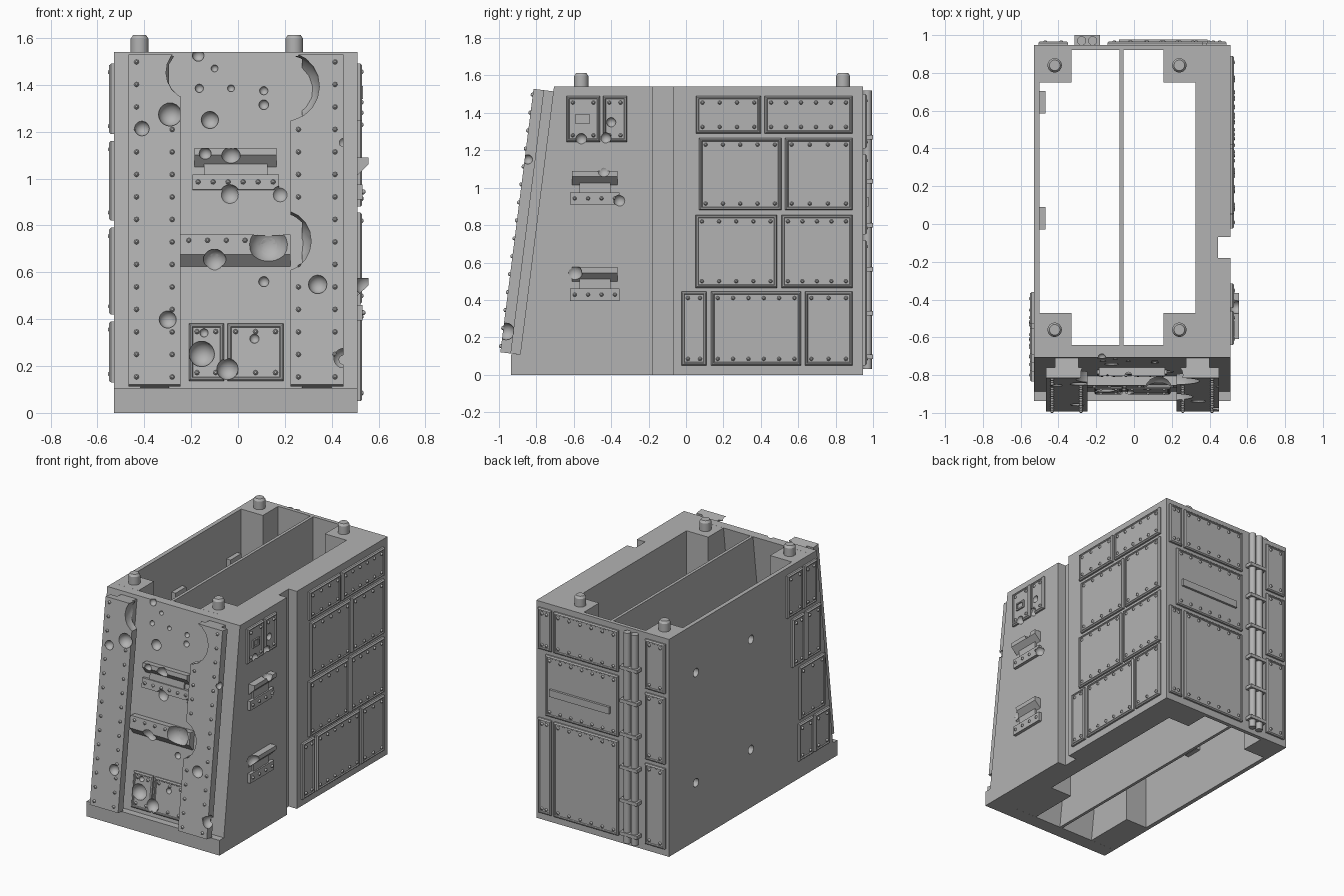
import bpy, bmesh, math
from mathutils import Matrix, Vector

if "Cube" in bpy.data.objects:
    bpy.data.objects.remove(bpy.data.objects["Cube"])

grey = bpy.data.materials.new("plain grey")
grey.use_nodes = True
grey.diffuse_color = (0.45, 0.45, 0.45, 1)
grey.node_tree.nodes["Principled BSDF"].inputs["Base Color"].default_value = (0.45, 0.45, 0.45, 1)


def frame(origin, u, v, n):
    """Matrix for a wall: u along it, v up it, n outward."""
    m = Matrix.Identity(4)
    for i, axis in enumerate((u, v, n, origin)):
        for j in range(3):
            m[j][i] = axis[j]
    return m


WORLD = Matrix.Identity(4)
PROFILE = frame((0, 0, 0), (0, 1, 0), (0, 0, 1), (1, 0, 0))
FRONT = frame((0, -0.9, 0), (1, 0, 0), (0, 0.126, 1), (0, -0.992, 0.125))
LEFT = frame((0.51, 0, 0), (0, 1, 0), (0, 0, 1), (1, 0, 0))
RIGHT = frame((-0.53, 0, 0), (0, -1, 0), (0, 0, 1), (-1, 0, 0))
BACK = frame((0, 0.947, 0), (-1, 0, 0), (0, 0, 1), (0, 1, 0))


def loft(bm, m, rings, smooth=False):
    loops = [[bm.verts.new(m @ Vector(p)) for p in ring] for ring in rings]
    n = len(loops[0])
    for a, b in zip(loops, loops[1:]):
        for i in range(n):
            f = bm.faces.new((a[i], a[(i + 1) % n], b[(i + 1) % n], b[i]))
            f.smooth = smooth
    bm.faces.new(loops[0][::-1])
    bm.faces.new(loops[-1])


def rect(u0, u1, v0, v1, w, inset=0):
    return [(u0 + inset, v0 + inset, w), (u1 - inset, v0 + inset, w),
            (u1 - inset, v1 - inset, w), (u0 + inset, v1 - inset, w)]


def box(bm, m, u0, u1, v0, v1, w0, w1):
    loft(bm, m, [rect(u0, u1, v0, v1, w0), rect(u0, u1, v0, v1, w1)])


def prism(bm, points, x0, x1):
    loft(bm, PROFILE, [[(y, z, x) for y, z in points] for x in (x0, x1)])


def round_bar(bm, m, u, v, stations, sides=8):
    turn = [2 * math.pi * i / sides for i in range(sides)]
    loft(bm, m, [[(u + r * math.cos(t), v + r * math.sin(t), w) for t in turn]
                 for r, w in stations], True)


def rivet(bm, m, u, v, w):
    round_bar(bm, m, u, v, [(0.011, w - 0.004), (0.01, w + 0.006), (0.005, w + 0.011)])


def finish(name, bm, cutters=(), helper=False):
    bmesh.ops.recalc_face_normals(bm, faces=bm.faces)
    mesh = bpy.data.meshes.new(name)
    bm.to_mesh(mesh)
    bm.free()
    mesh.materials.append(grey)
    ob = bpy.data.objects.new(name, mesh)
    bpy.context.collection.objects.link(ob)
    if helper:
        ob.hide_render = True
        ob.display_type = 'WIRE'
    for c in cutters:
        mod = ob.modifiers.new("cut", 'BOOLEAN')
        mod.operation = 'DIFFERENCE'
        mod.solver = 'EXACT'
        mod.use_self = True
        mod.object = c
    return ob


def dent_cutter(name, m, dents):
    bm = bmesh.new()
    for u, v, w, r in dents:
        bmesh.ops.create_uvsphere(bm, u_segments=20, v_segments=10, radius=r,
                                  matrix=Matrix.Translation(m @ Vector((u, v, w))))
    for f in bm.faces:
        f.smooth = True
    return finish(name, bm, helper=True)


def panel(name, m, u0, u1, v0, v1, cutters=()):
    """Plate with a chamfered raised rim and two rows of rivets."""
    bm = bmesh.new()
    steps = [(0, -0.005), (0, 0.012), (0.007, 0.02), (0.013, 0.02), (0.017, 0.014)]
    loft(bm, m, [rect(u0, u1, v0, v1, w, i) for i, w in steps])
    gaps = max(1, round((u1 - u0 - 0.07) / 0.085))
    for i in range(gaps + 1):
        for v in (v0 + 0.035, v1 - 0.035):
            rivet(bm, m, u0 + 0.035 + (u1 - u0 - 0.07) * i / gaps, v, 0.014)
    return finish(name, bm, cutters)


def hood(bm, m, u0, u1, top, face, slant, depth):
    """Overhanging bar with a sloped underside."""
    side = [(top, -0.005), (top, depth), (top - face, depth), (top - face - slant, -0.005)]
    loft(bm, m, [[(u, v, w) for v, w in side] for u in (u0, u1)])


def vision_slit(name, m, u0, u1, top, cutters, gap=0.115):
    bm = bmesh.new()
    hood(bm, m, u0, u1, top, 0.03, 0.05, 0.047)
    box(bm, m, u0 + 0.04, u1 - 0.04, top - gap - 0.01, top - 0.06, -0.005, 0.012)
    box(bm, m, u0 - 0.01, u1 + 0.01, top - gap - 0.065, top - gap, -0.005, 0.022)
    n = max(3, round((u1 - u0) / 0.075))
    for i in range(n + 1):
        rivet(bm, m, u0 + 0.015 + (u1 - u0 - 0.03) * i / n, top - gap - 0.032, 0.022)
    finish(name, bm, cutters)


# Battle damage cutters
front_dents = dent_cutter("front_dent_cutter", FRONT, [
    (-0.29, 1.26, 0.11, 0.05), (-0.41, 1.2, 0.11, 0.032), (-0.3, 0.385, 0.11, 0.037),
    (0.34, 0.535, 0.11, 0.04), (0.26, 1.34, 0.11, 0.03), (0.285, 1.3, 0.11, 0.022),
    (0.24, 0.73, 0.1, 0.025), (0.45, 1.14, 0.09, 0.025), (0.45, 0.22, 0.09, 0.045),
    (-0.12, 1.25, 0, 0.037), (-0.165, 1.385, 0, 0.018), (-0.17, 1.525, 0, 0.025),
    (-0.1, 1.47, 0, 0.015), (-0.03, 1.385, 0, 0.015), (0.11, 1.375, 0, 0.018),
    (0.11, 1.315, 0, 0.021), (0.11, 0.56, 0, 0.022), (-0.035, 0.93, 0.02, 0.042),
    (0.18, 0.93, 0.02, 0.036), (-0.03, 1.09, 0.045, 0.04), (-0.14, 1.1, 0.045, 0.026),
    (-0.1, 0.645, 0.035, 0.05), (0.13, 0.71, 0.075, 0.085), (-0.155, 0.25, 0.015, 0.055),
    (-0.045, 0.185, 0.015, 0.046), (-0.145, 0.34, 0.015, 0.018), (0.07, 0.315, 0.015, 0.02)])
gouges = dent_cutter("gouge_cutter", FRONT, [
    (0.2, 1.38, 0.09, 0.15), (-0.19, 1.44, 0.09, 0.12), (0.18, 0.72, 0.09, 0.135)])
side_dents = dent_cutter("side_dent_cutter", LEFT, [
    (-0.6, 0.545, 0.035, 0.045), (-0.355, 0.93, 0.015, 0.032), (-0.44, 1.09, 0.03, 0.035),
    (-0.4, 1.35, 0.015, 0.025), (-0.43, 1.265, 0.015, 0.03), (-0.56, 1.26, 0.015, 0.03)])

# Hollow, side notch and wall holes
bm = bmesh.new()
prism(bm, [(-0.848, -0.1), (0.92, -0.1), (0.92, 1.64), (-0.629, 1.64)], -0.5, 0.325)
box(bm, WORLD, 0.446, 0.6, -0.18, -0.07, -0.1, 1.64)
hollow = finish("hollow_cutter", bm, helper=True)
bm = bmesh.new()
hole_spots = [(y, z) for y in (0.03, 0.645) for z in (0.41, 1.19)]
for y, z in hole_spots:
    round_bar(bm, PROFILE, y, z, [(0.03, -0.6), (0.03, -0.44)], 16)
holes = finish("hole_cutter", bm, helper=True)

# Shell with base ledge and leaning front
bm = bmesh.new()
prism(bm, [(-0.936, 0), (0.947, 0), (0.947, 1.54), (-0.706, 1.54),
           (-0.887, 0.107), (-0.936, 0.107)], -0.53, 0.51)
finish("shell", bm, [hollow, holes, front_dents, side_dents])

# Inner divider, corner posts and hole sockets
bm = bmesh.new()
prism(bm, [(-0.835, 0), (0.92, 0), (0.92, 1.54), (-0.641, 1.54)], -0.076, -0.055)
finish("divider", bm)
for side, x0, x1 in (("right", -0.5, -0.33), ("left", 0.155, 0.325)):
    bm = bmesh.new()
    prism(bm, [(-0.835, 0), (-0.47, 0), (-0.47, 1.54), (-0.641, 1.54)], x0, x1)
    finish(side + "_front_post", bm)
    bm = bmesh.new()
    box(bm, WORLD, x0, x1, 0.75, 0.92, 0, 1.54)
    finish(side + "_back_post", bm)
bm = bmesh.new()
for y, z in hole_spots:
    box(bm, WORLD, -0.505, -0.468, y - 0.06, y + 0.06, z - 0.06, z + 0.06)
finish("hole_sockets", bm, [holes])

# Locating pegs on top
bm = bmesh.new()
for x in (-0.42, 0.24):
    for y in (-0.56, 0.84):
        round_bar(bm, WORLD, x, y, [(0.038, 1.53), (0.038, 1.597)], 24)
        round_bar(bm, WORLD, x, y, [(0.038, 1.597), (0.028, 1.612)], 24)
finish("pegs", bm)

# Riveted front beams
for side, u0, u1 in (("right", -0.467, -0.245), ("left", 0.224, 0.45)):
    bm = bmesh.new()
    box(bm, FRONT, u0, u1, 0.107, 1.515, 0.05, 0.107)
    box(bm, FRONT, u0 + 0.05, u1 - 0.05, 0.107, 1.515, -0.005, 0.052)
    for i in range(15):
        for u in (u0 + 0.034, u1 - 0.036):
            rivet(bm, FRONT, u, 0.14 + i * 0.096, 0.107)
    finish(side + "_front_beam", bm, [gouges, front_dents])

# Front crossbar, slit and lower plates
bm = bmesh.new()
hood(bm, FRONT, -0.245, 0.224, 0.755, 0.085, 0.05, 0.05)
for i in range(6):
    rivet(bm, FRONT, -0.21 + i * 0.08, 0.73, 0.05)
finish("front_crossbar", bm, [front_dents])
vision_slit("front_slit", FRONT, -0.185, 0.165, 1.125, [front_dents], 0.11)
panel("front_plate_small", FRONT, -0.21, -0.06, 0.135, 0.38, [front_dents])
panel("front_plate_large", FRONT, -0.045, 0.195, 0.135, 0.38, [front_dents])

# Left side slits, hatch plates and armour plates
for name, top in (("upper", 1.09), ("lower", 0.575)):
    vision_slit("left_slit_" + name, LEFT, -0.61, -0.365, top, [side_dents])
panel("left_hatch_wide", LEFT, -0.64, -0.46, 1.245, 1.49, [side_dents])
panel("left_hatch_narrow", LEFT, -0.445, -0.315, 1.245, 1.49, [side_dents])
bm = bmesh.new()
loft(bm, LEFT, [rect(-0.59, -0.515, 1.34, 1.395, w, i)
                for i, w in ((0, 0.01), (0, 0.024), (0.01, 0.024), (0.01, 0.016))])
finish("hatch_window", bm)


def plate_rows(name, m, rows):
    for r, (v0, v1, spans) in enumerate(rows):
        for c, (u0, u1) in enumerate(spans):
            panel(f"{name}_plate_{r + 1}_{c + 1}", m, u0, u1, v0, v1)


plate_rows("left", LEFT, [
    (1.29, 1.49, [(0.053, 0.4), (0.42, 0.89)]),
    (0.88, 1.265, [(0.07, 0.51), (0.53, 0.89)]),
    (0.465, 0.855, [(0.05, 0.487), (0.51, 0.89)]),
    (0.05, 0.445, [(-0.025, 0.11), (0.135, 0.615), (0.635, 0.89)])])
plate_rows("right", RIGHT, [
    (1.19, 1.49, [(0.36, 0.53), (0.55, 0.69)]),
    (0.82, 1.16, [(0.42, 0.55), (0.57, 0.735)]),
    (0.42, 0.79, [(0.5, 0.78)]),
    (0.13, 0.39, [(0.49, 0.65), (0.67, 0.835)])])
plate_rows("back", BACK, [
    (1.21, 1.5, [(-0.49, -0.385), (-0.365, 0.14)]),
    (0.75, 1.18, [(-0.43, 0.14)]),
    (0.05, 0.72, [(-0.49, -0.385), (-0.365, 0.14)]),
    (1.15, 1.5, [(0.35, 0.505)]), (0.65, 1.12, [(0.35, 0.505)]), (0.05, 0.62, [(0.35, 0.505)])])

# Back rail bar, pipes and clamps
bm = bmesh.new()
box(bm, BACK, -0.39, 0.08, 0.9, 0.95, 0.01, 0.03)
finish("back_bar", bm)
bm = bmesh.new()
for x in (-0.277, -0.219):
    round_bar(bm, WORLD, x, 0.97, [(0.024, 0.03), (0.024, 1.52)], 16)
finish("back_pipes", bm)
bm = bmesh.new()
for i in range(6):
    z = 1.27 - i * 0.235
    box(bm, BACK, 0.18, 0.315, z - 0.012, z + 0.012, -0.005, 0.053)
finish("pipe_clamps", bm)
